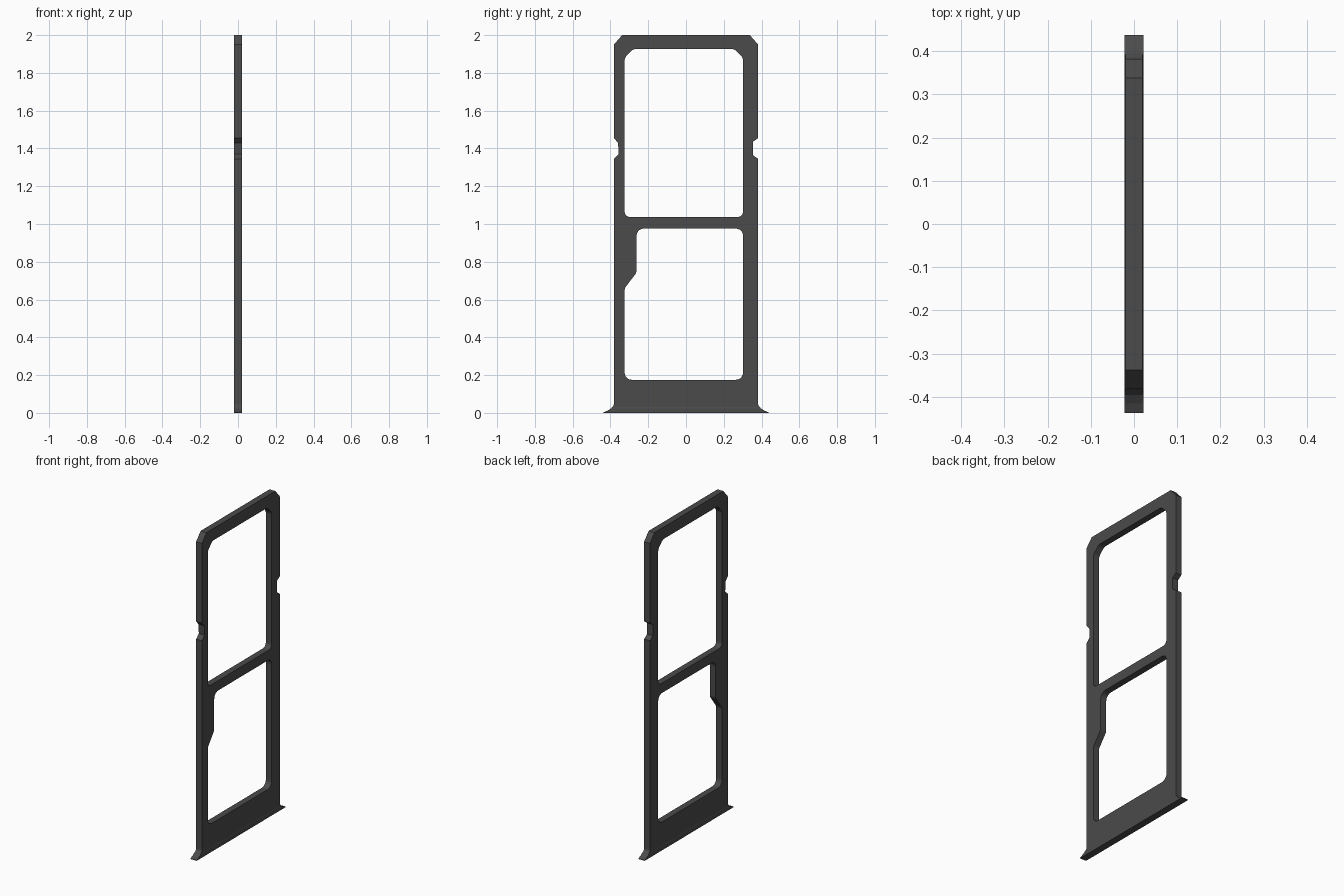
import bpy, bmesh
from mathutils import Vector

if "Cube" in bpy.data.objects:
    bpy.data.objects.remove(bpy.data.objects["Cube"])

HALF = 0.02        # half thickness of the frame
LIP = 1.09         # slight thickening of the foot


def rounded(points, steps=5):
    """Loop of (y, z, radius) points with arcs at the corners."""
    out = []
    n = len(points)
    for i, (y, z, r) in enumerate(points):
        c = Vector((y, z))
        if r == 0:
            out.append(c)
            continue
        a = c + (Vector(points[i - 1][:2]) - c).normalized() * r
        b = c + (Vector(points[(i + 1) % n][:2]) - c).normalized() * r
        for k in range(steps + 1):
            t = k / steps
            # blend of quadratic curve, close to a circular fillet
            w = 0.8
            d = (1 - t) ** 2 + 2 * w * t * (1 - t) + t ** 2
            out.append((a * (1 - t) ** 2 + c * 2 * w * t * (1 - t) + b * t ** 2) / d)
    return out


# outer outline: right half going up, then left half going down
foot = [(0.437, 0.0), (0.437, 0.003), (0.415, 0.012), (0.396, 0.024), (0.385, 0.037), (0.382, 0.045)]
right = foot + [(0.382, 1.345), (0.354, 1.365), (0.354, 1.435), (0.382, 1.455),
                (0.382, 1.95), (0.338, 2.0)]
left = foot + [(0.382, 1.345), (0.356, 1.37), (0.36, 1.43), (0.382, 1.455),
               (0.382, 1.95), (0.338, 2.0)]
outline = [Vector(p) for p in right] + [Vector((-y, z)) for y, z in reversed(left)]

# card openings
upper_window = rounded([(-0.325, 1.037, 0.03), (0.302, 1.037, 0.03),
                        (0.302, 1.88, 0.015), (0.257, 1.926, 0.015),
                        (-0.28, 1.926, 0.015), (-0.325, 1.88, 0.015)])
lower_window = rounded([(-0.325, 0.175, 0.04), (0.302, 0.175, 0.04),
                        (0.302, 0.976, 0.04), (-0.262, 0.976, 0.04),
                        (-0.262, 0.742, 0.012), (-0.325, 0.66, 0.012)])

# flat sheet with holes, then thickness
bm = bmesh.new()
for loop in (outline, upper_window, lower_window):
    vs = [bm.verts.new((-HALF, p.x, p.y)) for p in loop]
    for i, v in enumerate(vs):
        bm.edges.new((vs[i - 1], v))
bmesh.ops.triangle_fill(bm, use_beauty=True, edges=bm.edges[:], normal=(1, 0, 0))
bmesh.ops.bisect_plane(bm, geom=bm.verts[:] + bm.edges[:] + bm.faces[:],
                       plane_co=(0, 0, 0.03), plane_no=(0, 0, 1))
ext = bmesh.ops.extrude_face_region(bm, geom=bm.faces[:], use_keep_orig=True)
bmesh.ops.translate(bm, vec=(2 * HALF, 0, 0),
                    verts=[g for g in ext["geom"] if isinstance(g, bmesh.types.BMVert)])
# thicker foot
for v in bm.verts:
    if v.co.z < 0.029:
        v.co.x *= LIP
bmesh.ops.recalc_face_normals(bm, faces=bm.faces[:])

mesh = bpy.data.meshes.new("card_tray")
bm.to_mesh(mesh)
bm.free()
tray = bpy.data.objects.new("card_tray", mesh)
bpy.context.collection.objects.link(tray)

mat = bpy.data.materials.new("dark_grey")
mat.diffuse_color = (0.07, 0.07, 0.07, 1)
mat.use_nodes = True
mat.node_tree.nodes["Principled BSDF"].inputs["Base Color"].default_value = mat.diffuse_color
mesh.materials.append(mat)
